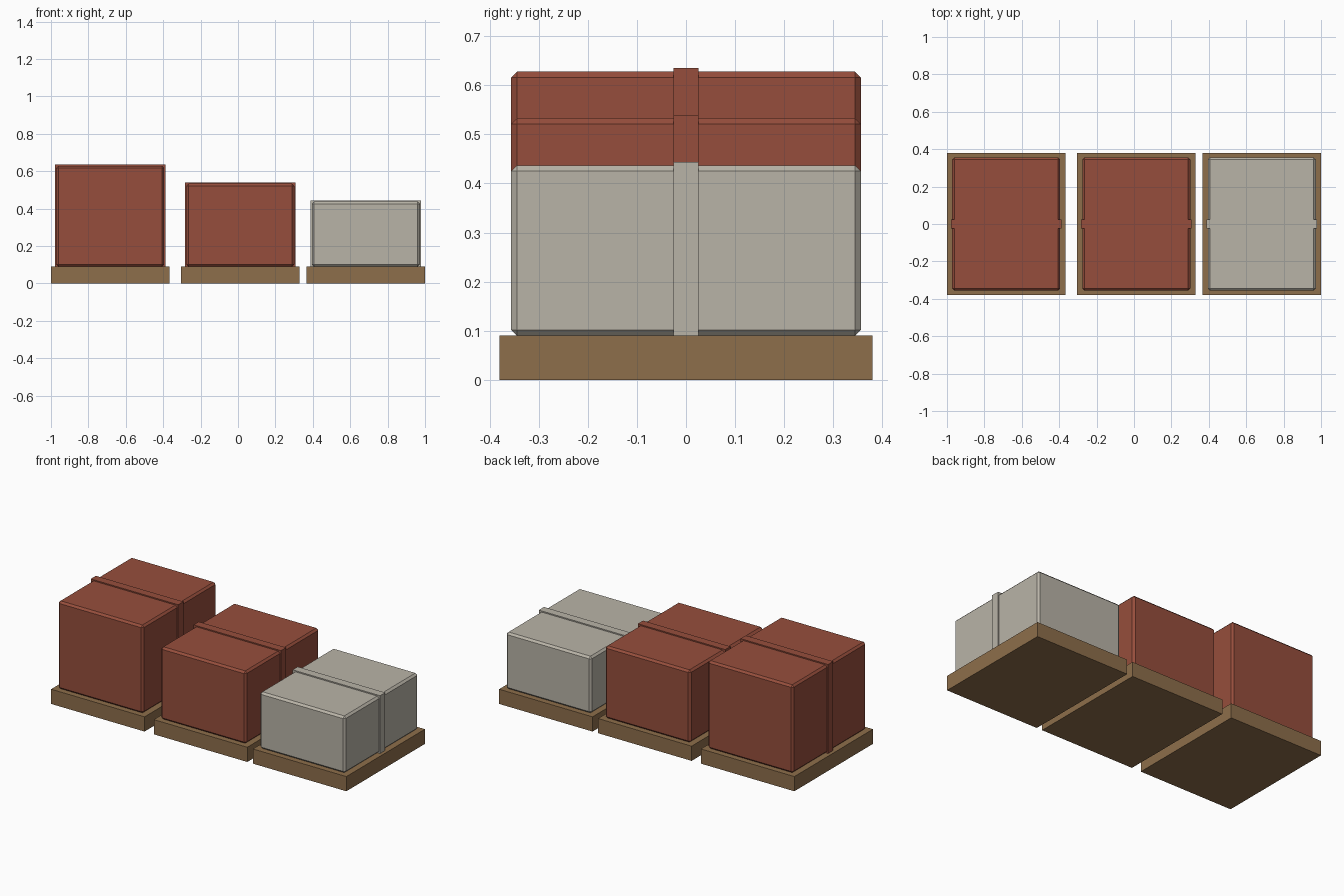
import bpy

if "Cube" in bpy.data.objects:
    bpy.data.objects.remove(bpy.data.objects["Cube"])


def material(name, rgb):
    m = bpy.data.materials.new(name)
    m.diffuse_color = (*rgb, 1.0)
    m.use_nodes = True
    m.node_tree.nodes["Principled BSDF"].inputs["Base Color"].default_value = m.diffuse_color
    return m


wood = material("pallet_brown", (0.27, 0.157, 0.07))
red = material("brick_red", (0.305, 0.076, 0.045))
grey = material("warm_grey", (0.485, 0.455, 0.39))


def block(name, x, half_x, half_y, z0, z1, mat, bevel=0.0):
    """Axis-aligned block, optionally with chamfered edges."""
    bpy.ops.mesh.primitive_cube_add(size=1, location=(x, 0, (z0 + z1) / 2))
    ob = bpy.context.object
    ob.name = name
    ob.scale = (2 * half_x, 2 * half_y, z1 - z0)
    bpy.ops.object.transform_apply(location=False, rotation=False, scale=True)
    ob.data.materials.append(mat)
    if bevel:
        mod = ob.modifiers.new("chamfer", 'BEVEL')
        mod.width = bevel
        mod.segments = 1
    return ob


PALLET_TOP = 0.09
STRAP = 0.007

# Three strapped loads of falling height, each on its own pallet
loads = [
    ("left", -0.6835, 0.628, red),
    ("middle", 0.0125, 0.533, red),
    ("right", 0.6835, 0.437, grey),
]
for side, x, top, mat in loads:
    block(side + "_pallet", x, 0.3165, 0.38, 0.0, PALLET_TOP, wood)
    block(side + "_crate", x, 0.289, 0.356, PALLET_TOP, top, mat, 0.012)
    # Band wrapped around the middle of the crate
    block(side + "_strap", x, 0.289 + STRAP, 0.025, PALLET_TOP, top + STRAP, mat)
